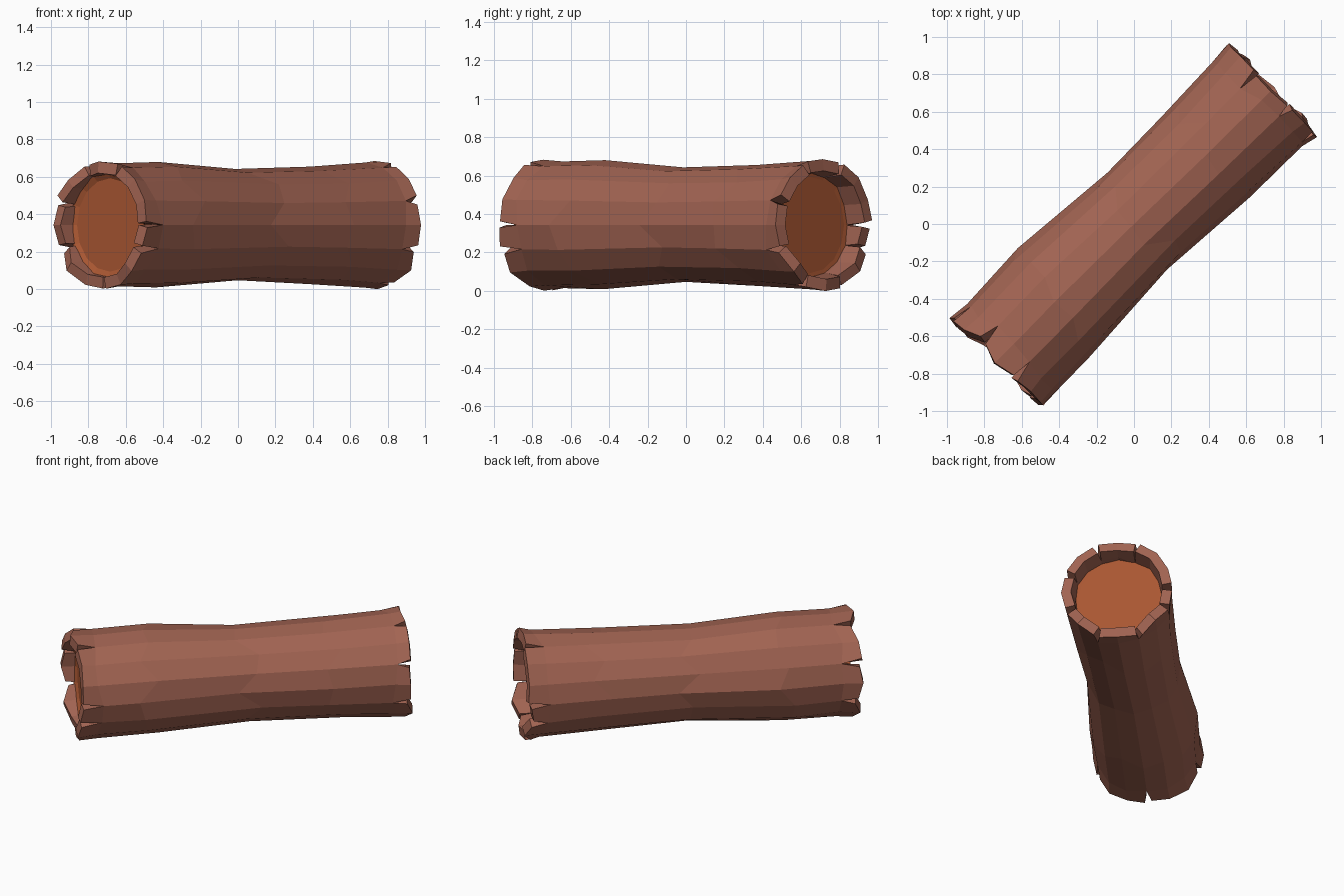
import bpy, math, random
from mathutils import Vector

if "Cube" in bpy.data.objects:
    bpy.data.objects.remove(bpy.data.objects["Cube"])

random.seed(4)
N = 16                                   # sides of the log
U = Vector((1, 1, 0)).normalized()       # log axis
V = Vector((-1, 1, 0)).normalized()      # sideways
Z = Vector((0, 0, 1))


def material(name, color):
    m = bpy.data.materials.new(name)
    m.diffuse_color = (*color, 1)
    m.use_nodes = True
    m.node_tree.nodes["Principled BSDF"].inputs["Base Color"].default_value = m.diffuse_color
    return m


bark_mat = material("bark brown", (0.36, 0.127, 0.085))
wood_mat = material("heartwood orange", (0.40, 0.095, 0.032))


def make_object(name, verts, faces, mat):
    me = bpy.data.meshes.new(name)
    me.from_pydata(verts, [], faces)
    me.materials.append(mat)
    ob = bpy.data.objects.new(name, me)
    bpy.context.collection.objects.link(ob)
    return ob


def point(u, r, col, shift=0.0):
    a = col * 2 * math.pi / N
    return U * u + V * (r * math.cos(a) + shift) + Z * (0.348 + r * math.sin(a))


# bark: body rings (position, radius, sideways shift)
rings = [(-0.92, 0.334, 0.0), (-0.6, 0.338, 0.005), (0.03, 0.3, 0.0),
         (0.58, 0.318, -0.012), (0.93, 0.333, -0.014)]
verts, faces = [], []
for k, (u, r, s) in enumerate(rings):
    for c in range(N):
        du = random.uniform(-0.08, 0.08) if 0 < k < 4 else random.uniform(-0.025, 0.025)
        verts.append(point(u + du, r + random.uniform(-0.007, 0.007), c, s))
for k in range(len(rings) - 1):
    for c in range(N):
        d = (c + 1) % N
        faces.append((k * N + c, k * N + d, (k + 1) * N + d, (k + 1) * N + c))


# ragged ends: notched columns are split into two tips around a V-shaped gap
def ragged_end(ring, sign, notches, shift):
    tips = {}
    for c in range(N):
        u = sign * random.uniform(1.015, 1.055)
        for side in (-1, 1):
            if c in notches:
                gap = side * random.uniform(0.1, 0.2)
                uu = u - sign * random.uniform(0, 0.03)
            elif side == 1:
                tips[c, 1] = tips[c, -1]
                continue
            else:
                gap, uu = 0, u
            tips[c, side] = len(verts)
            verts.append(point(uu, 0.345 + random.uniform(-0.006, 0.006), c + gap, shift))
    for c in range(N):
        d = (c + 1) % N
        f = (ring * N + c, ring * N + d, tips[d, -1], tips[c, 1])
        faces.append(f if sign > 0 else f[::-1])


ragged_end(0, -1, {1, 3, 5, 8, 9, 12, 15}, 0.002)
ragged_end(len(rings) - 1, 1, {0, 3, 5, 7, 9, 11, 13, 15}, -0.015)
low = min(v.z for v in verts)
verts = [v - Z * low for v in verts]
bark = make_object("bark_shell", verts, faces, bark_mat)
mod = bark.modifiers.new("thickness", "SOLIDIFY")
mod.thickness = 0.062
mod.offset = -1


# heartwood: recessed plug in each end, with a slightly dished face
def plug(name, sign, u, dish, shift):
    vs = []
    for uu, r in ((u - sign * 0.08, 0.272), (u, 0.282), (u - sign * dish, 0.25)):
        vs += [point(uu, r, c, shift) - Z * low for c in range(N)]
    fs = [(k * N + c, k * N + (c + 1) % N, (k + 1) * N + (c + 1) % N, (k + 1) * N + c)
          for k in range(2) for c in range(N)]
    fs += [tuple(range(2 * N, 3 * N)), tuple(range(N - 1, -1, -1))]
    if sign < 0:
        fs = [f[::-1] for f in fs]
    make_object(name, vs, fs, wood_mat)


plug("heartwood_front", -1, -0.985, 0.02, 0.002)
plug("heartwood_back", 1, 0.93, 0.004, -0.014)
